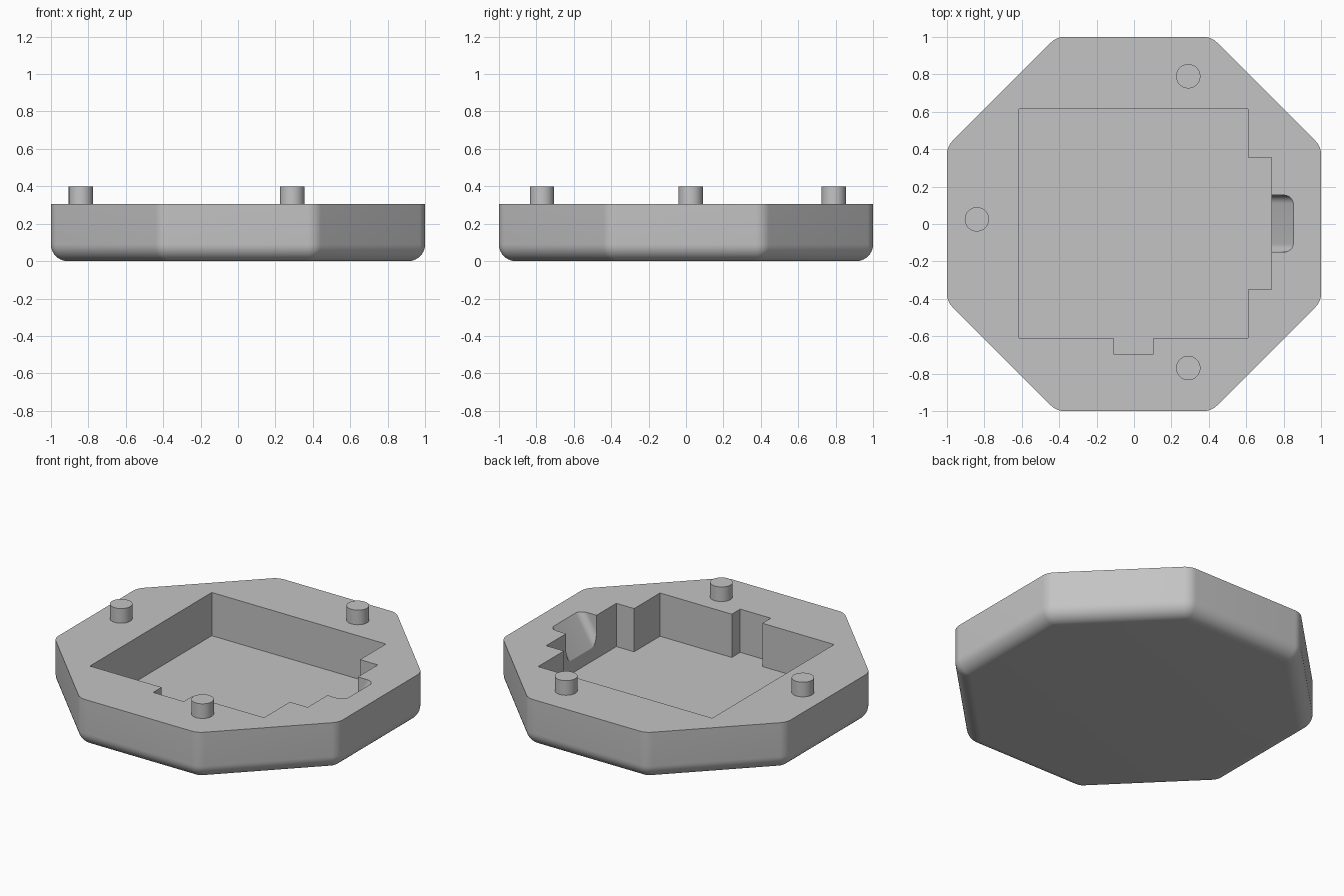
import bpy
import bmesh
from math import sin, cos, pi, radians
from mathutils import Matrix, Vector

default = bpy.data.objects.get("Cube")
if default:
    bpy.data.objects.remove(default, do_unlink=True)

TOP = 0.305
FLOOR = 0.03
FILLET = 0.09
CORNER = 0.10

grey = bpy.data.materials.new("plain grey")
grey.use_nodes = True
grey.diffuse_color = (0.55, 0.55, 0.55, 1)
grey.node_tree.nodes["Principled BSDF"].inputs["Base Color"].default_value = grey.diffuse_color


def finish(bm, name):
    """Turn a bmesh into a grey object."""
    bmesh.ops.recalc_face_normals(bm, faces=bm.faces[:])
    mesh = bpy.data.meshes.new(name)
    bm.to_mesh(mesh)
    bm.free()
    obj = bpy.data.objects.new(name, mesh)
    mesh.materials.append(grey)
    bpy.context.collection.objects.link(obj)
    return obj


def activate(obj):
    bpy.ops.object.select_all(action="DESELECT")
    obj.select_set(True)
    bpy.context.view_layer.objects.active = obj


def octagon_ring(bm, radius, z, steps=8):
    """Octagon outline whose corners are arcs of the given radius."""
    reach = (1 - CORNER) / cos(pi / 8)
    ring = []
    for i in range(8):
        mid = pi / 8 + i * pi / 4
        for k in range(steps + 1):
            a = mid + (k / steps - 0.5) * pi / 4
            ring.append(bm.verts.new((reach * cos(mid) + radius * cos(a),
                                      reach * sin(mid) + radius * sin(a), z)))
    return ring


# Octagonal body with a rounded bottom rim
bm = bmesh.new()
rings = []
for k in range(11):
    a = k / 10 * pi / 2
    rings.append(octagon_ring(bm, CORNER - FILLET * (1 - sin(a)), FILLET * (1 - cos(a))))
rings.append(octagon_ring(bm, CORNER, TOP))
for low, high in zip(rings, rings[1:]):
    for i in range(len(low)):
        j = (i + 1) % len(low)
        bm.faces.new((low[i], low[j], high[j], high[i]))
bm.faces.new(rings[0])
bm.faces.new(rings[-1])
body = finish(bm, "body")

# Square pocket with a wide side recess and a small front recess
outline = [(-0.615, -0.61), (-0.11, -0.61), (-0.11, -0.695), (0.105, -0.695),
           (0.105, -0.61), (0.61, -0.61), (0.61, -0.35), (0.735, -0.35),
           (0.735, 0.355), (0.61, 0.355), (0.61, 0.615), (-0.615, 0.615)]
bm = bmesh.new()
base = bm.faces.new([bm.verts.new((x, y, FLOOR)) for x, y in outline])
lid = bmesh.ops.extrude_face_region(bm, geom=[base])["geom"]
bmesh.ops.translate(bm, vec=(0, 0, 0.5),
                    verts=[g for g in lid if isinstance(g, bmesh.types.BMVert)])
pocket_cutter = finish(bm, "pocket_cutter")

# Sloping slot with rounded lower edges, opening into the side recess
bm = bmesh.new()
bmesh.ops.create_cube(bm, size=1)
bmesh.ops.transform(bm, verts=bm.verts, matrix=Matrix.Translation((0.15, 0, 0.1))
                    @ Matrix.Diagonal((0.4, 0.305, 0.2, 1)))
rounded = [e for e in bm.edges if all(v.co.z < 0.01 for v in e.verts)
           and abs(e.verts[0].co.y - e.verts[1].co.y) < 0.01]
bmesh.ops.bevel(bm, geom=rounded, offset=0.045, segments=8, profile=0.5, affect="EDGES")
slot_place = Matrix.Translation((0.735, 0.002, 0.115)) @ Matrix.Rotation(radians(-58.4), 4, "Y")
bmesh.ops.transform(bm, verts=bm.verts, matrix=slot_place)
slot_cutter = finish(bm, "slot_cutter")

# Carve the body
activate(body)
for cutter in (pocket_cutter, slot_cutter):
    cutter.hide_render = True
    cut = body.modifiers.new(cutter.name, "BOOLEAN")
    cut.operation = "DIFFERENCE"
    cut.solver = "EXACT"
    cut.object = cutter
    bpy.ops.object.modifier_apply(modifier=cut.name)
    bpy.data.objects.remove(cutter, do_unlink=True)
bpy.ops.object.shade_smooth_by_angle(angle=radians(30))

# Three locating pegs
pegs = {"side_peg": (-0.84, 0.025), "back_peg": (0.29, 0.79), "front_peg": (0.29, -0.77)}
for name, (x, y) in pegs.items():
    bm = bmesh.new()
    bmesh.ops.create_cone(bm, cap_ends=True, segments=48, radius1=0.065, radius2=0.065,
                          depth=0.12, matrix=Matrix.Translation(Vector((x, y, 0.338))))
    activate(finish(bm, name))
    bpy.ops.object.shade_smooth_by_angle(angle=radians(30))
